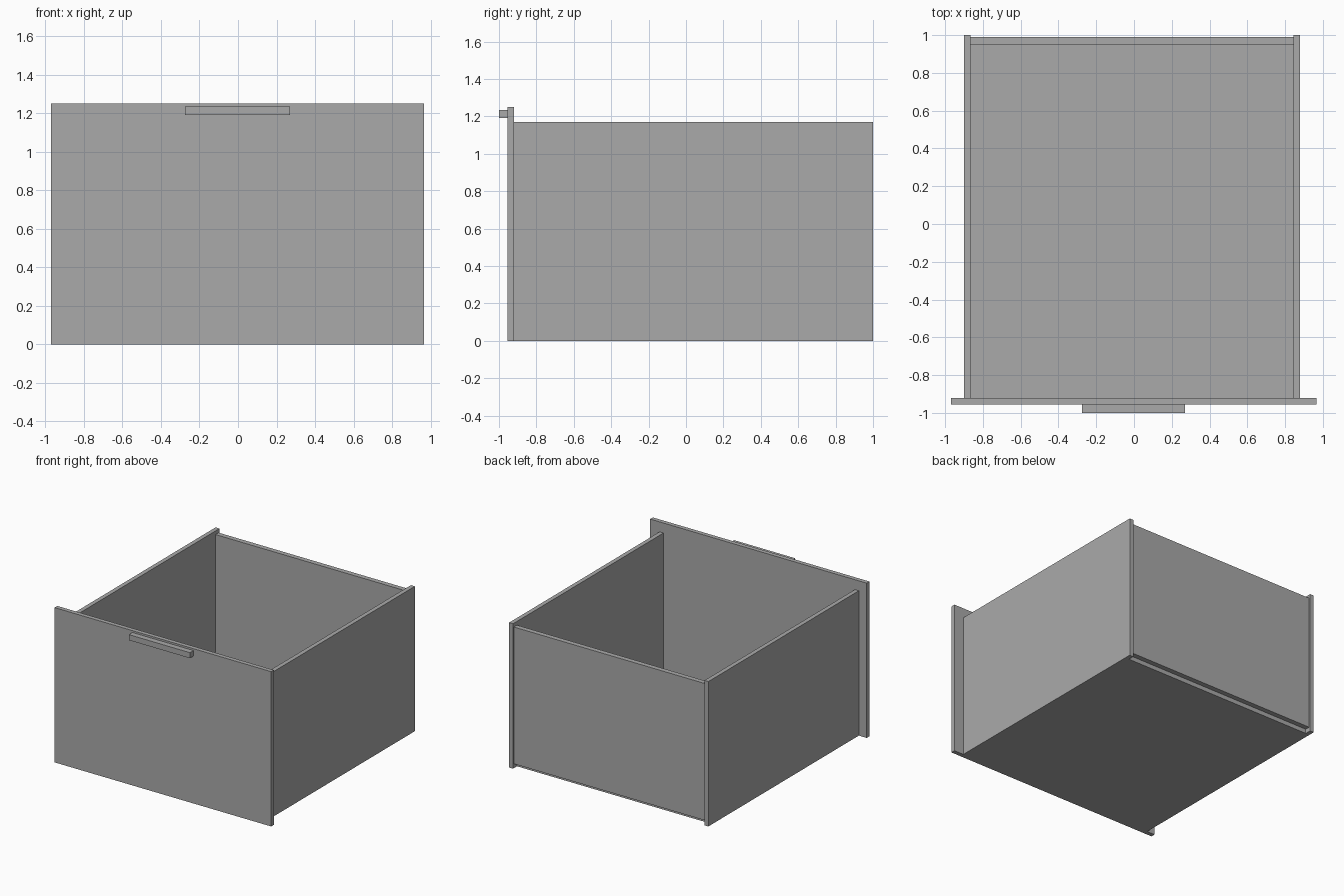
import bpy
import bmesh

old = bpy.data.objects.get("Cube")
if old:
    bpy.data.objects.remove(old, do_unlink=True)

# Single plain grey for the whole drawer
grey = bpy.data.materials.new("plain_grey")
grey.use_nodes = True
colour = (0.4, 0.4, 0.4, 1)
grey.diffuse_color = colour
grey.node_tree.nodes["Principled BSDF"].inputs["Base Color"].default_value = colour


def board(name, x, y, z):
    """Box spanning the given (low, high) range on each axis."""
    bm = bmesh.new()
    bmesh.ops.create_cube(bm, size=1)
    for v in bm.verts:
        v.co = [r[0] if c < 0 else r[1] for c, r in zip(v.co, (x, y, z))]
    mesh = bpy.data.meshes.new(name)
    bm.to_mesh(mesh)
    bm.free()
    mesh.materials.append(grey)
    obj = bpy.data.objects.new(name, mesh)
    bpy.context.collection.objects.link(obj)
    return obj


# Main dimensions
thick = 0.035
right, left = -0.90, 0.88
front_y, inner_y = -0.955, -0.92
inside = (right + thick, left - thick)
side_top = 1.17

# Front panel and its pull
board("front_panel", (-0.97, 0.965), (front_y, inner_y), (0, 1.25))
board("handle", (-0.275, 0.27), (-1, front_y), (1.19, 1.235))

# Side walls
board("right_side", (right, inside[0]), (inner_y, 1), (0, side_top))
board("left_side", (inside[1], left), (inner_y, 1), (0, side_top))

# Base, with the back wall resting above its rear edge
board("bottom_panel", inside, (inner_y, 0.95), (0, thick))
board("back_panel", inside, (0.95, 0.99), (thick, side_top - 0.03))
